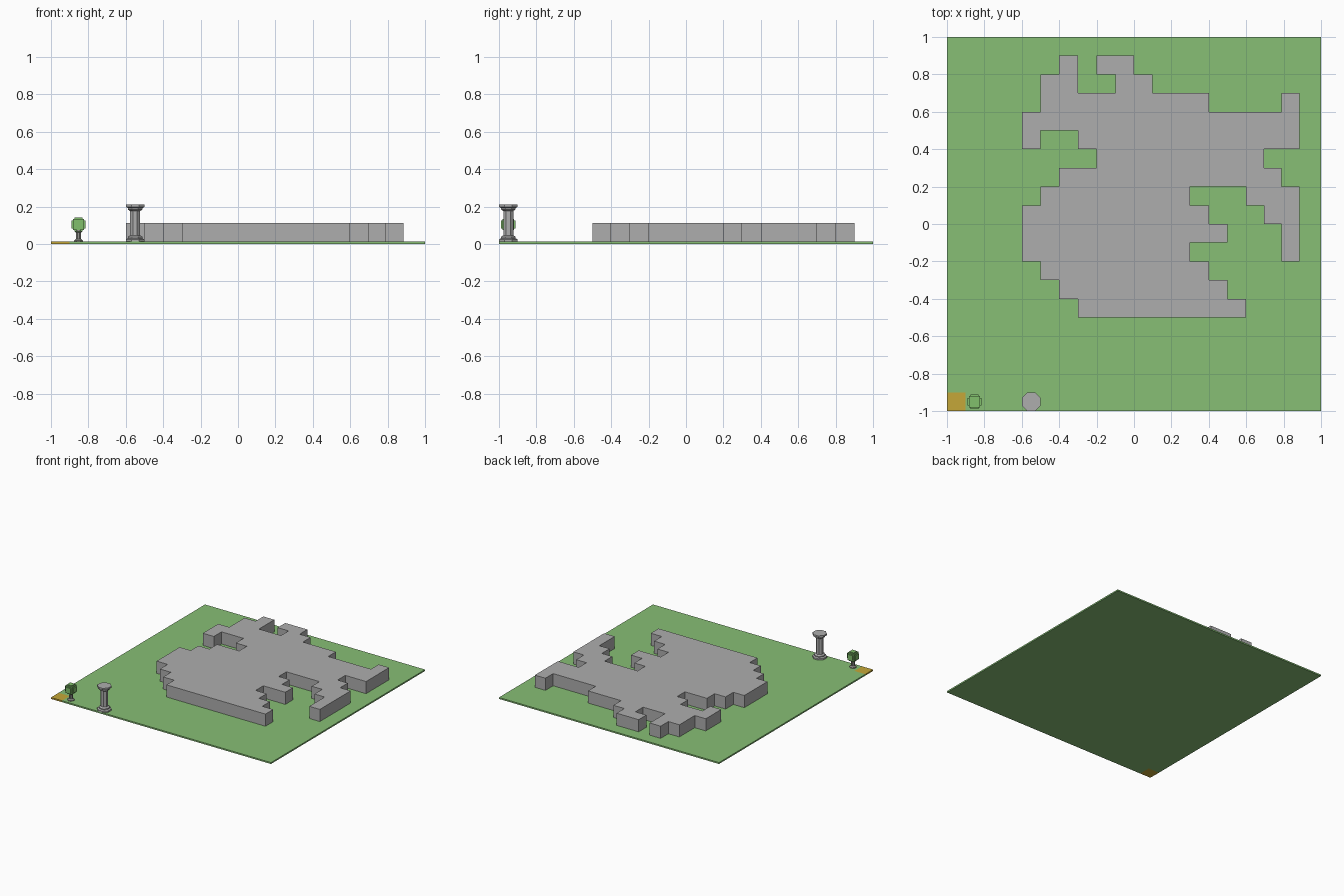
import bpy, bmesh, math
from mathutils import Matrix

cube = bpy.data.objects.get("Cube")
if cube:
    bpy.data.objects.remove(cube, do_unlink=True)


def material(name, rgb):
    m = bpy.data.materials.new(name)
    m.diffuse_color = (*rgb, 1)
    m.use_nodes = True
    bsdf = next(n for n in m.node_tree.nodes if n.type == 'BSDF_PRINCIPLED')
    bsdf.inputs["Base Color"].default_value = (*rgb, 1)
    bsdf.inputs["Roughness"].default_value = 0.9
    return m


GREEN = material("grass green", (0.242, 0.52, 0.178))
LEAF = material("leaf green", (0.22, 0.53, 0.15))
GREY = material("stone grey", (0.42, 0.42, 0.42))
TRUNK = material("trunk grey", (0.30, 0.30, 0.28))
YELLOW = material("sand yellow", (0.56, 0.39, 0.04))


def finish(name, bm, mat):
    bmesh.ops.recalc_face_normals(bm, faces=bm.faces)
    me = bpy.data.meshes.new(name)
    bm.to_mesh(me)
    bm.free()
    me.materials.append(mat)
    ob = bpy.data.objects.new(name, me)
    bpy.context.collection.objects.link(ob)
    return ob


def extrude_up(bm, height):
    """Give the flat faces in bm a thickness, keeping the underside."""
    res = bmesh.ops.extrude_face_region(bm, geom=bm.faces[:], use_keep_orig=True)
    for v in res["geom"]:
        if isinstance(v, bmesh.types.BMVert):
            v.co.z += height


def boxes(name, sizes, centre, mat):
    bm = bmesh.new()
    for sx, sy, sz in sizes:
        bmesh.ops.create_cube(bm, size=1, matrix=Matrix.Translation(centre)
                              @ Matrix.Diagonal((sx, sy, sz, 1)))
    return finish(name, bm, mat)


def lathe(name, profile, x, y, mat, sides=8):
    """Faceted column from (radius, height) pairs; radius is to the flat side."""
    bm = bmesh.new()
    rings = []
    for r, z in profile:
        r /= math.cos(math.pi / sides)
        rings.append([bm.verts.new((x + r * math.cos((i + .5) * math.tau / sides),
                                    y + r * math.sin((i + .5) * math.tau / sides), z))
                      for i in range(sides)])
    for a, b in zip(rings, rings[1:]):
        for i in range(sides):
            j = (i + 1) % sides
            bm.faces.new((a[i], a[j], b[j], b[i]))
    bm.faces.new(rings[0])
    bm.faces.new(rings[-1])
    return finish(name, bm, mat)


# Ground slab with one corner left out, and the yellow tile filling it
GROUND = 0.012
bm = bmesh.new()
outline = [(-.9, -1), (1, -1), (1, 1), (-1, 1), (-1, -.9), (-.9, -.9)]
bm.faces.new([bm.verts.new((x, y, 0)) for x, y in outline])
extrude_up(bm, GROUND)
finish("ground", bm, GREEN)
boxes("corner_tile", [(.1, .1, GROUND)], (-.95, -.95, GROUND / 2), YELLOW)

# Stone plateau: spans of grid columns for each row, from the back forwards
rows = [
    [(-4, -3), (-2, 0)],
    [(-5, -3), (-1, 1)],
    [(-5, 4), (8, 9)],
    [(-6, 9)],
    [(-6, -5), (-3, 9)],
    [(-2, 7)],
    [(-4, 8)],
    [(-5, 3), (6, 9)],
    [(-6, 4), (7, 9)],
    [(-6, 5), (8, 9)],
    [(-6, 3), (8, 9)],
    [(-5, 4)],
    [(-4, 5)],
    [(-3, 6)],
]
right_columns = {7: .695, 8: .788, 9: .884}   # the last columns are narrower
bm = bmesh.new()
corners = {}


def corner(i, j):
    if (i, j) not in corners:
        corners[i, j] = bm.verts.new((right_columns.get(i, i / 10), j / 10, GROUND))
    return corners[i, j]


for n, spans in enumerate(rows):
    j = 8 - n
    for start, end in spans:
        for i in range(start, end):
            bm.faces.new((corner(i, j), corner(i + 1, j),
                          corner(i + 1, j + 1), corner(i, j + 1)))
extrude_up(bm, 0.1)
bmesh.ops.recalc_face_normals(bm, faces=bm.faces)
bmesh.ops.dissolve_limit(bm, angle_limit=0.01, verts=bm.verts, edges=bm.edges)
finish("stone_plateau", bm, GREY)

# Column with stepped base and capital
lathe("stone_column",
      [(.05, .01), (.05, .024), (.039, .030), (.039, .038), (.027, .046),
       (.027, .176), (.039, .184), (.039, .192), (.05, .198), (.05, .212)],
      -.55, -.95, GREY)

# Small tree: flared trunk and blocky round crown
lathe("tree_trunk",
      [(.024, .01), (.024, .018), (.014, .026), (.014, .060), (.022, .070), (.022, .078)],
      -.853, -.95, TRUNK)
boxes("tree_crown",
      [(.076, .042, .042), (.042, .076, .042), (.042, .042, .076), (.06, .06, .06)],
      (-.853, -.95, .104), LEAF)
